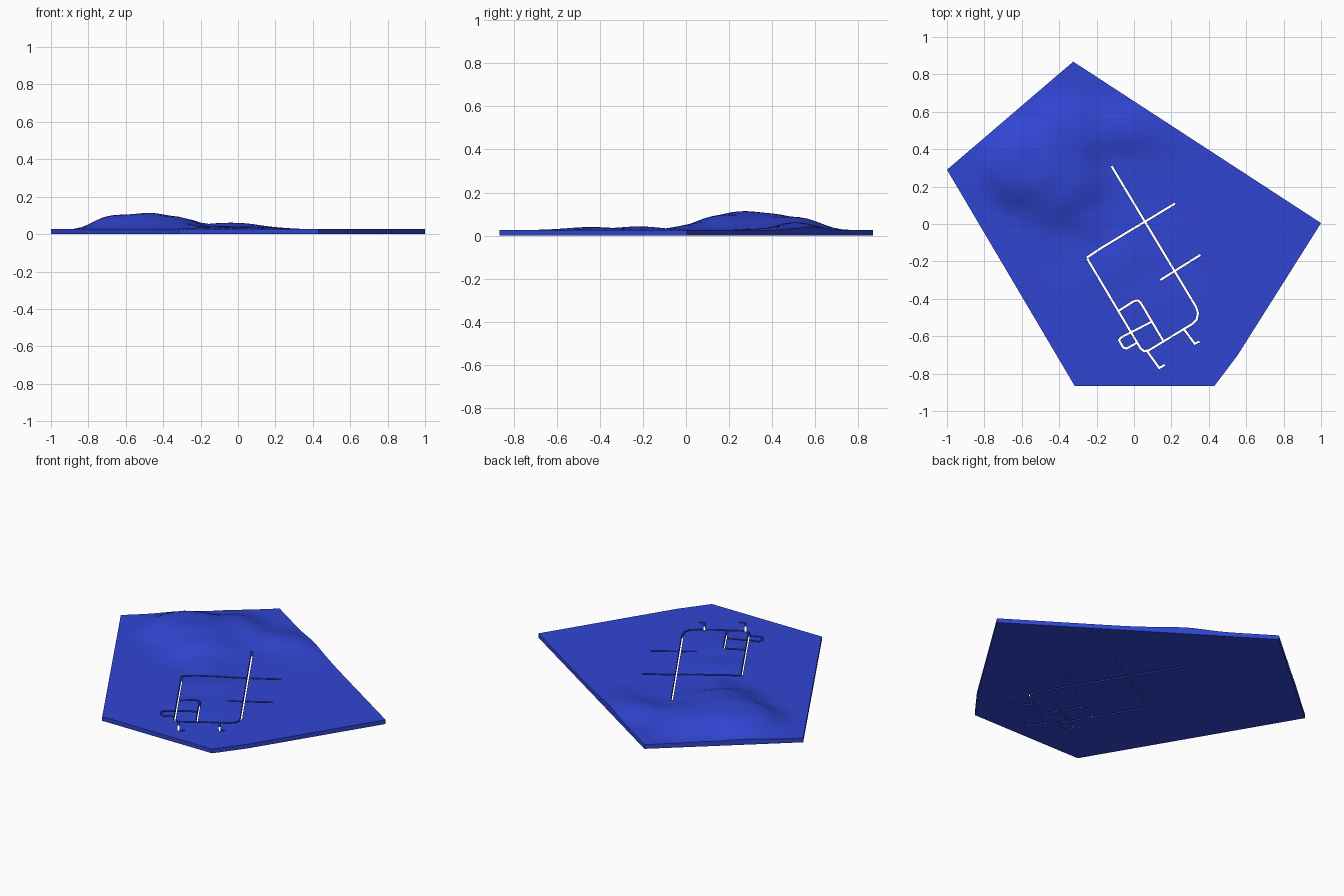
import bpy, bmesh, math
from mathutils import Vector

if "Cube" in bpy.data.objects:
    bpy.data.objects.remove(bpy.data.objects["Cube"])

BASE = 0.026      # plate thickness away from the hills
SLOT = 0.0115     # width of the road slots

blue = bpy.data.materials.new("terrain blue")
blue.diffuse_color = (0.03, 0.06, 0.65, 1)
blue.use_nodes = True
blue.node_tree.nodes["Principled BSDF"].inputs["Base Color"].default_value = blue.diffuse_color

# Hills: centre x, y, half-length, half-width, turn in degrees, height, steepness
HILLS = [
    (-0.57, 0.32, 0.23, 0.21, 30, 0.078, 4),
    (-0.40, 0.22, 0.20, 0.21, -40, 0.072, 3),
    (-0.36, 0.47, 0.17, 0.20, 60, 0.062, 3),
    (-0.28, 0.04, 0.13, 0.09, -50, 0.028, 2),
    (-0.04, 0.51, 0.21, 0.12, 0, 0.035, 2.5),
    (-0.08, -0.22, 0.18, 0.13, 30, 0.017, 2),
    (0.04, -0.44, 0.20, 0.15, -20, 0.014, 2),
    (0.12, 0.44, 0.16, 0.12, 0, 0.014, 2),
]


def height(x, y):
    total = 0
    for cx, cy, a, b, turn, h, steep in HILLS:
        t = math.radians(turn)
        dx, dy = x - cx, y - cy
        u = (dx * math.cos(t) + dy * math.sin(t)) / a
        v = (dy * math.cos(t) - dx * math.sin(t)) / b
        total += (h * math.exp(-math.hypot(u, v) ** steep)) ** 3
    return BASE + total ** (1 / 3)


def add_object(name, bm):
    bmesh.ops.recalc_face_normals(bm, faces=bm.faces)
    mesh = bpy.data.meshes.new(name)
    bm.to_mesh(mesh)
    bm.free()
    ob = bpy.data.objects.new(name, mesh)
    bpy.context.collection.objects.link(ob)
    return ob


# Terrain plate: outline sliced into a grid, raised into hills, closed below
OUTLINE = [(-0.325, 0.868), (-1, 0.29), (-0.317, -0.866),
           (0.43, -0.866), (0.555, -0.70), (1, 0.005)]
bm = bmesh.new()
floor = bm.faces.new([bm.verts.new((x, y, 0)) for x, y in OUTLINE])
top = bmesh.ops.extrude_face_region(bm, geom=[floor], use_keep_orig=True)["geom"]
for v in [g for g in top if isinstance(g, bmesh.types.BMVert)]:
    v.co.z = BASE
for i in range(-24, 25):
    for axis in ((1, 0, 0), (0, 1, 0)):
        upper = [f for f in bm.faces if all(v.co.z > 0.01 for v in f.verts)]
        geom = upper + list({e for f in upper for e in f.edges}) + list({v for f in upper for v in f.verts})
        bmesh.ops.bisect_plane(bm, geom=geom, plane_co=Vector(axis) * (i * 0.04 + 0.003), plane_no=axis)
for v in bm.verts:
    if v.co.z > 0.01:
        v.co.z = height(v.co.x, v.co.y)
bmesh.ops.triangulate(bm, faces=bm.faces)
terrain = add_object("terrain_plate", bm)
terrain.data.materials.append(blue)

# Road slots: centre lines cut right through the plate
ROADS = [
    [(-0.12, 0.31), (0.33, -0.44), (0.342, -0.475), (0.335, -0.51), (0.31, -0.535),
     (0.08, -0.675), (0.055, -0.68), (0.035, -0.665), (-0.25, -0.185)],
    [(-0.253, -0.18), (-0.17, -0.125), (0.22, 0.11)],
    [(0.14, -0.30), (0.355, -0.165)],
    [(-0.083, -0.465), (0.0, -0.412), (0.02, -0.408), (0.035, -0.42), (0.155, -0.622)],
    [(0.095, -0.522), (-0.07, -0.607), (-0.08, -0.622), (-0.058, -0.66), (-0.04, -0.666), (0.02, -0.633)],
    [(0.068, -0.677), (0.135, -0.77), (0.165, -0.753)],
    [(0.265, -0.56), (0.325, -0.64), (0.35, -0.628)],
]


def slot_cutter(points):
    pts = [Vector(p) for p in points]
    bm = bmesh.new()
    rings = []
    for i, p in enumerate(pts):
        a = (p - pts[i - 1]).normalized() if i else (pts[1] - p).normalized()
        b = (pts[i + 1] - p).normalized() if i < len(pts) - 1 else a
        n = Vector((-a.y - b.y, a.x + b.x)).normalized()
        n *= SLOT / 2 / max(0.4, n.dot(Vector((-a.y, a.x))))
        rings.append([bm.verts.new((q.x, q.y, z)) for q, z in
                      ((p - n, -0.1), (p + n, -0.1), (p + n, 0.3), (p - n, 0.3))])
    for r, s in zip(rings, rings[1:]):
        for k in range(4):
            bm.faces.new((r[k], r[(k + 1) % 4], s[(k + 1) % 4], s[k]))
    bm.faces.new(rings[0])
    bm.faces.new(rings[-1])
    ob = add_object("slot_cutter", bm)
    ob.hide_render = True
    return ob


bpy.context.view_layer.objects.active = terrain
terrain.select_set(True)
for road in ROADS:
    cutter = slot_cutter(road)
    mod = terrain.modifiers.new("road slot", 'BOOLEAN')
    mod.operation = 'DIFFERENCE'
    mod.solver = 'EXACT'
    mod.object = cutter
    bpy.ops.object.modifier_apply(modifier=mod.name)
    bpy.data.objects.remove(cutter)

bpy.ops.object.shade_smooth_by_angle(angle=math.radians(35))
